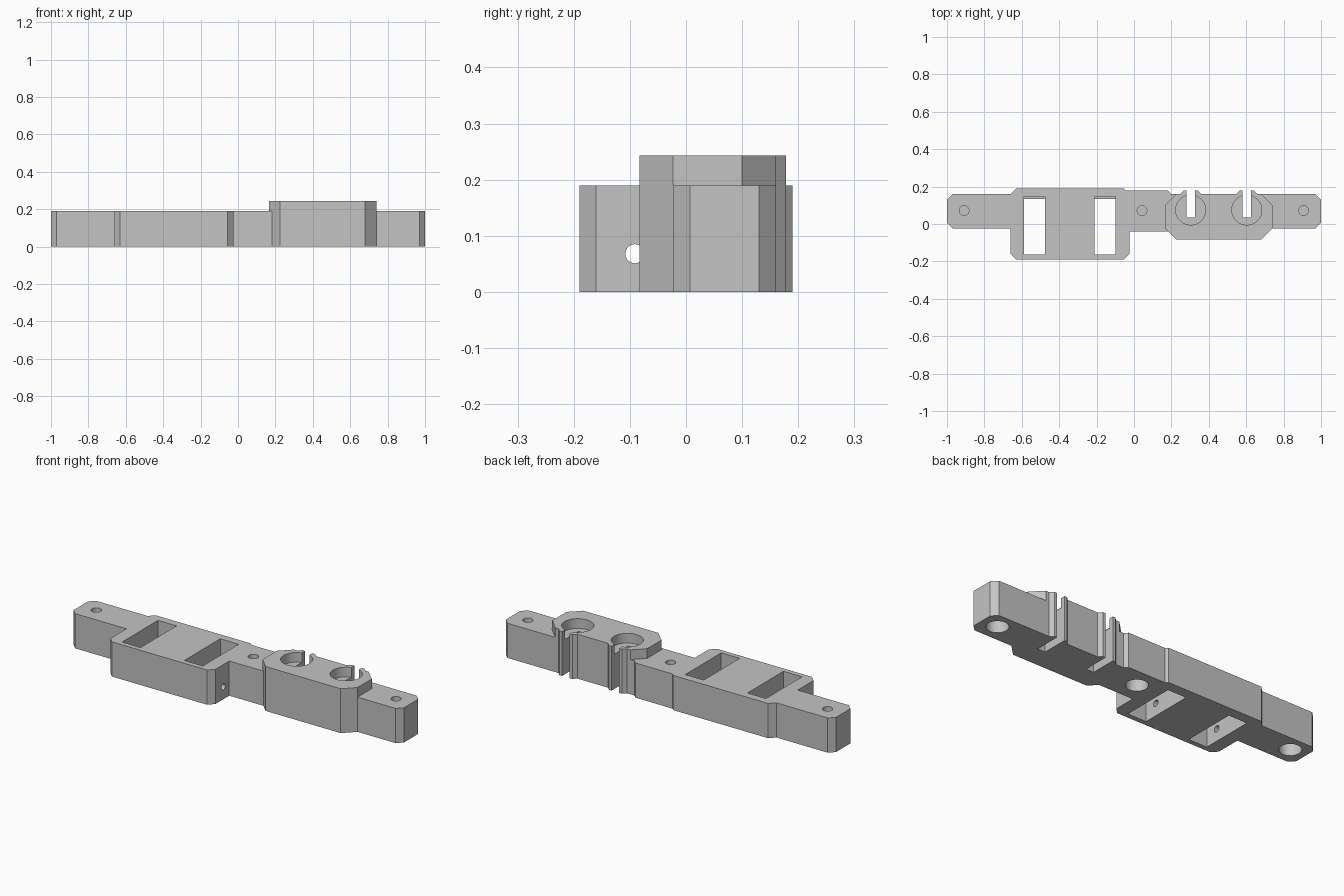
import bpy
import bmesh
from math import pi
from mathutils import Matrix

default = bpy.data.objects.get("Cube")
if default:
    bpy.data.objects.remove(default, do_unlink=True)

GREY = (0.55, 0.55, 0.55, 1)
grey = bpy.data.materials.new("matte grey")
grey.use_nodes = True
grey.diffuse_color = GREY
grey.node_tree.nodes["Principled BSDF"].inputs["Base Color"].default_value = GREY


def make_object(name, bm):
    bmesh.ops.recalc_face_normals(bm, faces=bm.faces)
    mesh = bpy.data.meshes.new(name)
    bm.to_mesh(mesh)
    bm.free()
    mesh.materials.append(grey)
    obj = bpy.data.objects.new(name, mesh)
    bpy.context.collection.objects.link(obj)
    return obj


def prism(name, outline, bottom, top):
    bm = bmesh.new()
    face = bm.faces.new([bm.verts.new((x, y, bottom)) for x, y in outline])
    result = bmesh.ops.extrude_face_region(bm, geom=[face])
    verts = [v for v in result["geom"] if isinstance(v, bmesh.types.BMVert)]
    bmesh.ops.translate(bm, verts=verts, vec=(0, 0, top - bottom))
    return make_object(name, bm)


def box(name, x0, x1, y0, y1, z0, z1):
    return prism(name, [(x0, y0), (x1, y0), (x1, y1), (x0, y1)], z0, z1)


def cylinder(name, radius, depth, center, along_x=False):
    bm = bmesh.new()
    turn = Matrix.Rotation(pi / 2 if along_x else 0, 4, "Y")
    bmesh.ops.create_cone(bm, cap_ends=True, segments=48, radius1=radius,
                          radius2=radius, depth=depth,
                          matrix=Matrix.Translation(center) @ turn)
    return make_object(name, bm)


def combine(target, other, operation):
    mod = target.modifiers.new("combine", "BOOLEAN")
    mod.operation = operation
    mod.solver = "EXACT"
    mod.object = other
    bpy.context.view_layer.objects.active = target
    bpy.ops.object.modifier_apply(modifier=mod.name)
    bpy.data.objects.remove(other, do_unlink=True)


# Long bar with the wide switch housing
H = 0.19
bar = prism("mounting_bar", [
    (-1, 0.007), (-0.97, -0.023), (-0.66, -0.023), (-0.66, -0.16),
    (-0.63, -0.19), (-0.055, -0.19), (-0.025, -0.16), (-0.025, -0.04),
    (0.2, -0.04), (0.2, -0.023), (0.97, -0.023), (1, 0.007),
    (1, 0.13), (0.97, 0.16), (0.2, 0.16), (0.182, 0.178),
    (-0.043, 0.178), (-0.055, 0.19), (-0.63, 0.19), (-0.66, 0.16),
    (-0.97, 0.16), (-1, 0.13)], 0, H)

# Raised block with chamfered lips beside each slot
SOCKETS = (0.303, 0.603)
back = []
for x in reversed(SOCKETS):
    back += [(x + 0.057, 0.16), (x + 0.039, 0.178),
             (x - 0.039, 0.178), (x - 0.057, 0.16)]
block = prism("socket_block", [
    (0.165, -0.023), (0.225, -0.083), (0.68, -0.083), (0.74, -0.023),
    (0.74, 0.1), (0.68, 0.16)] + back + [(0.225, 0.16), (0.165, 0.1)], 0, 0.243)
combine(bar, block, "UNION")

# Round socket recesses and the slots opening to the back
for x in SOCKETS:
    combine(bar, cylinder("socket_cutter", 0.08, 0.2, (x, 0.075, H + 0.1)), "DIFFERENCE")
    combine(bar, box("slot_cutter", x - 0.023, x + 0.023, 0.035, 0.3, -0.1, 0.4), "DIFFERENCE")

# Rectangular windows with a low ledge at the back
for x in (-0.532, -0.155):
    combine(bar, box("window_cutter", x - 0.056, x + 0.056, -0.163, 0.133, -0.1, 0.3), "DIFFERENCE")
    combine(bar, box("ledge_cutter", x - 0.056, x + 0.056, -0.1, 0.148, 0.05, 0.3), "DIFFERENCE")

# Blind screw holes above wider counterbores
for x in (-0.908, 0.043, 0.907):
    combine(bar, cylinder("screw_cutter", 0.026, 0.1, (x, 0.072, H - 0.03)), "DIFFERENCE")
    combine(bar, cylinder("counterbore_cutter", 0.055, 0.2, (x, 0.072, 0)), "DIFFERENCE")

# Wire hole running lengthwise through the housing
combine(bar, cylinder("wire_cutter", 0.017, 0.75, (-0.345, -0.091, 0.068), True), "DIFFERENCE")

bar.select_set(True)
bpy.context.view_layer.objects.active = bar
bpy.ops.object.shade_smooth_by_angle(angle=0.5)
